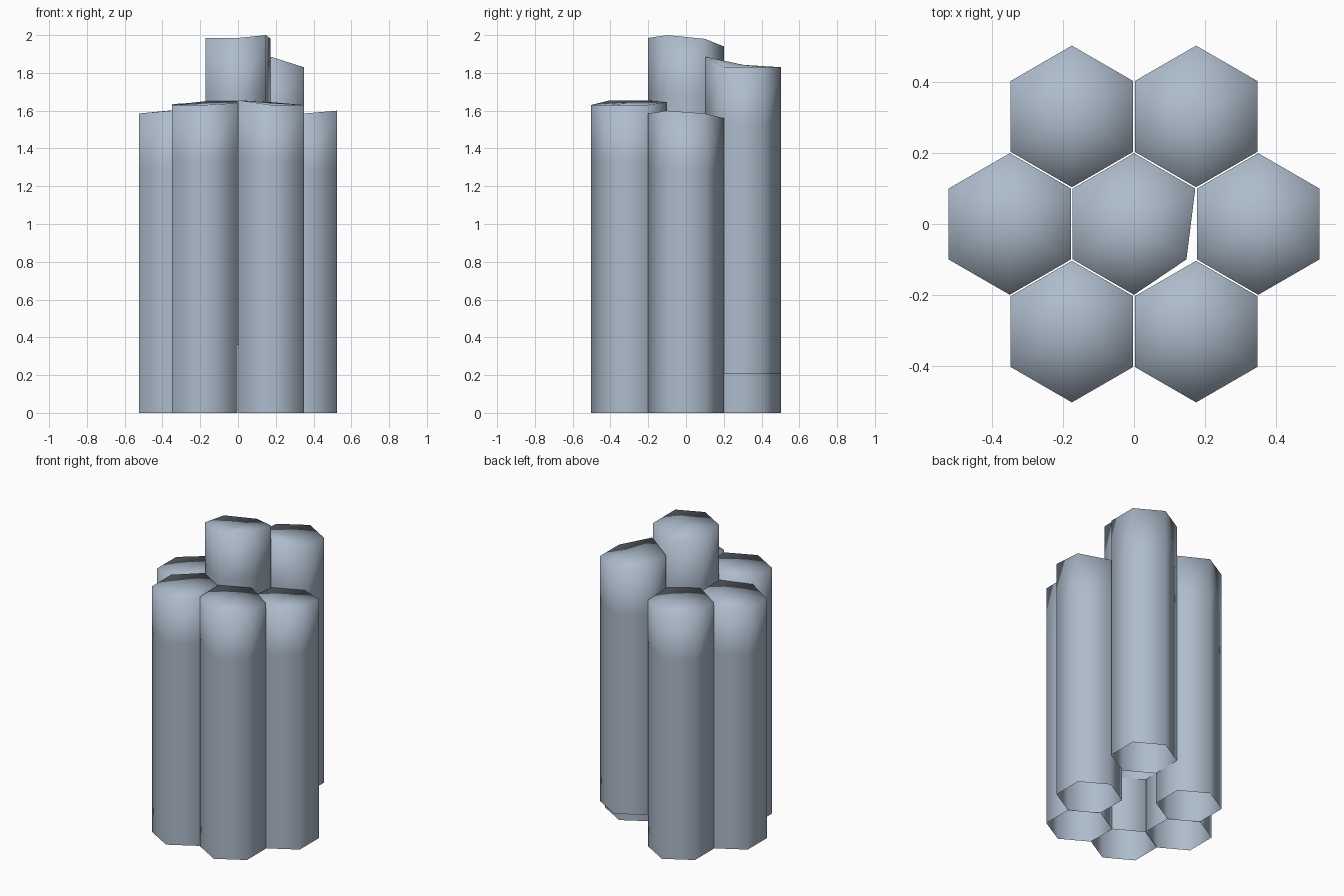
import bpy
from math import cos, sin, radians

if "Cube" in bpy.data.objects:
    bpy.data.objects.remove(bpy.data.objects["Cube"])

R = 0.2          # corner radius of each hexagonal column
DX, DY = 0.1755, 0.304

stone = bpy.data.materials.new("blue_grey_stone")
stone.diffuse_color = (0.42, 0.5, 0.6, 1)
stone.use_nodes = True
stone.node_tree.nodes["Principled BSDF"].inputs["Base Color"].default_value = stone.diffuse_color


def column(name, cx, cy, base, tops, nudge=None):
    """Open-bottomed hexagonal column; tops = rim heights counter-clockwise
    from the front corner. nudge maps a corner index to its (dx, dy) shift."""
    nudge = nudge or {}
    ring = []
    for i in range(6):
        a = radians(-90 + 60 * i)
        sx, sy = nudge.get(i, (0, 0))
        ring.append((cx + R * cos(a) + sx, cy + R * sin(a) + sy))
    # three rings: base, support loop under the rim, rim; then the cap centre
    verts = [(x, y, base) for x, y in ring]
    verts += [(x, y, z - 0.3) for (x, y), z in zip(ring, tops)]
    verts += [(x, y, z) for (x, y), z in zip(ring, tops)]
    verts.append((cx, cy, sum(tops) / 6))
    faces = []
    for i in range(6):
        j = (i + 1) % 6
        faces += [(i, j, j + 6, i + 6), (i + 6, j + 6, j + 12, i + 12),
                  (i + 12, j + 12, 18)]
    mesh = bpy.data.meshes.new(name)
    mesh.from_pydata(verts, [], faces)
    mesh.update()
    mesh.materials.append(stone)
    # the rim and sides are softly shaded throughout
    for p in mesh.polygons:
        p.use_smooth = True
    obj = bpy.data.objects.new(name, mesh)
    bpy.context.collection.objects.link(obj)
    return obj


# tall centre column, one corner pulled inward, floating base
column("centre_column", 0, 0, 0.36,
       (1.985, 2.0, 1.98, 1.94, 1.955, 1.985), {1: (-0.025, 0.0)})

# surrounding ring of columns
column("right_column", 2 * DX, 0, 0, (1.585, 1.6, 1.585, 1.56, 1.57, 1.585))
column("left_column", -2 * DX, 0, 0, (1.60, 1.62, 1.62, 1.60, 1.585, 1.585))
column("front_right_column", DX, -DY, 0, (1.63, 1.63, 1.63, 1.645, 1.655, 1.655))
column("front_left_column", -DX, -DY, 0, (1.63, 1.64, 1.65, 1.65, 1.63, 1.63))
column("back_left_column", -DX, DY, 0, (1.645, 1.64, 1.63, 1.625, 1.625, 1.635))

# raised back column with a sloping top
column("back_right_column", DX, DY, 0.205, (1.885, 1.83, 1.83, 1.83, 1.83, 1.85))
